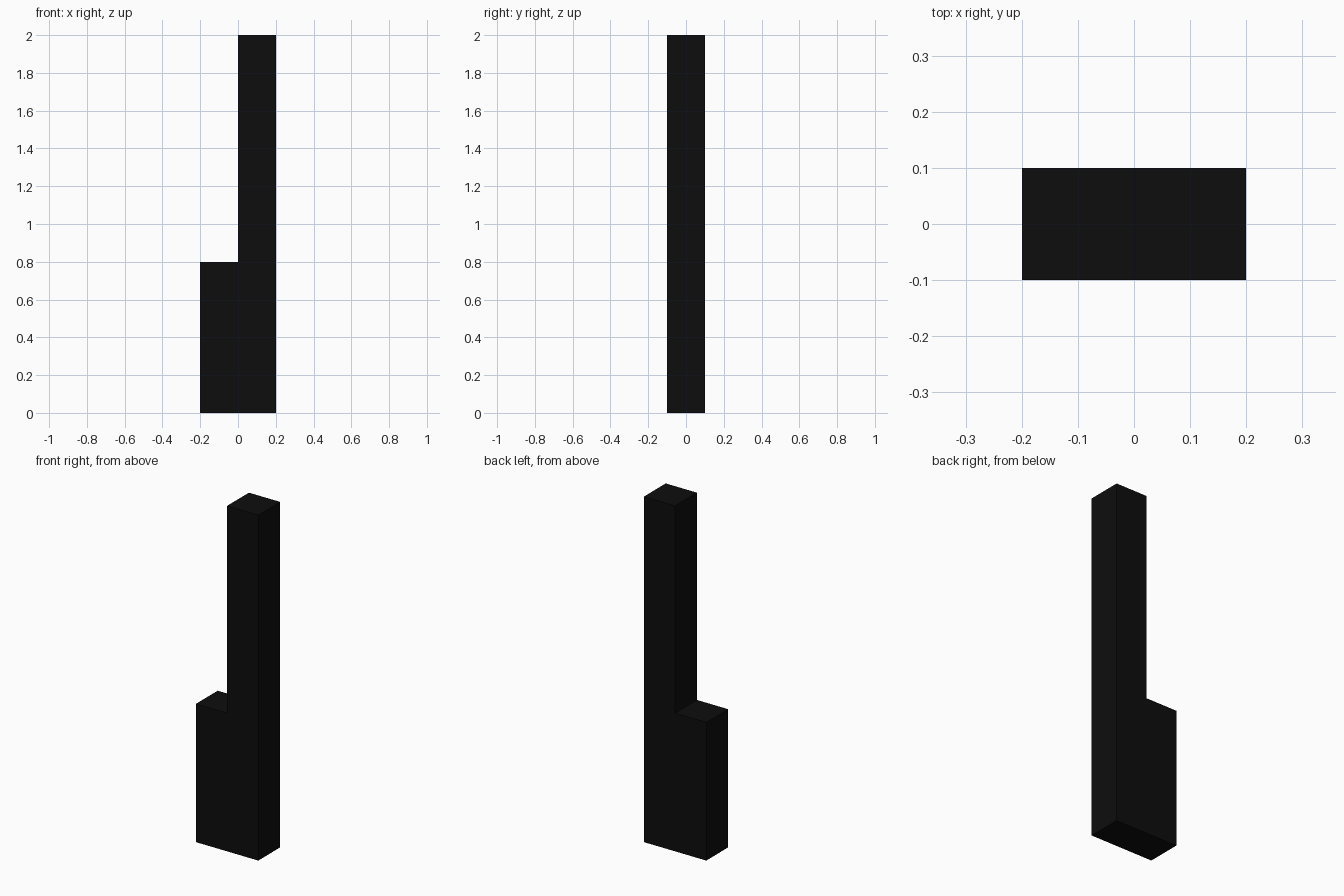
import bpy
import bmesh
from mathutils import Vector

if "Cube" in bpy.data.objects:
    bpy.data.objects.remove(bpy.data.objects["Cube"])

DEPTH = 0.2

# Stepped side profile (x, z): low block on the left, tall column on the right
profile = [(-0.2, 0), (0.2, 0), (0.2, 2), (0, 2), (0, 0.8), (-0.2, 0.8)]

# Extrude the profile from front to back
bm = bmesh.new()
front = bm.faces.new([bm.verts.new((x, -DEPTH / 2, z)) for x, z in profile])
result = bmesh.ops.extrude_face_region(bm, geom=[front], use_keep_orig=True)
back_verts = [g for g in result["geom"] if isinstance(g, bmesh.types.BMVert)]
bmesh.ops.translate(bm, verts=back_verts, vec=Vector((0, DEPTH, 0)))
bmesh.ops.recalc_face_normals(bm, faces=bm.faces)

mesh = bpy.data.meshes.new("stepped_post")
bm.to_mesh(mesh)
bm.free()
post = bpy.data.objects.new("stepped_post", mesh)
bpy.context.collection.objects.link(post)

# Black finish
black = bpy.data.materials.new("black")
black.diffuse_color = (0.004, 0.004, 0.004, 1)
black.use_nodes = True
black.node_tree.nodes["Principled BSDF"].inputs["Base Color"].default_value = black.diffuse_color
mesh.materials.append(black)
